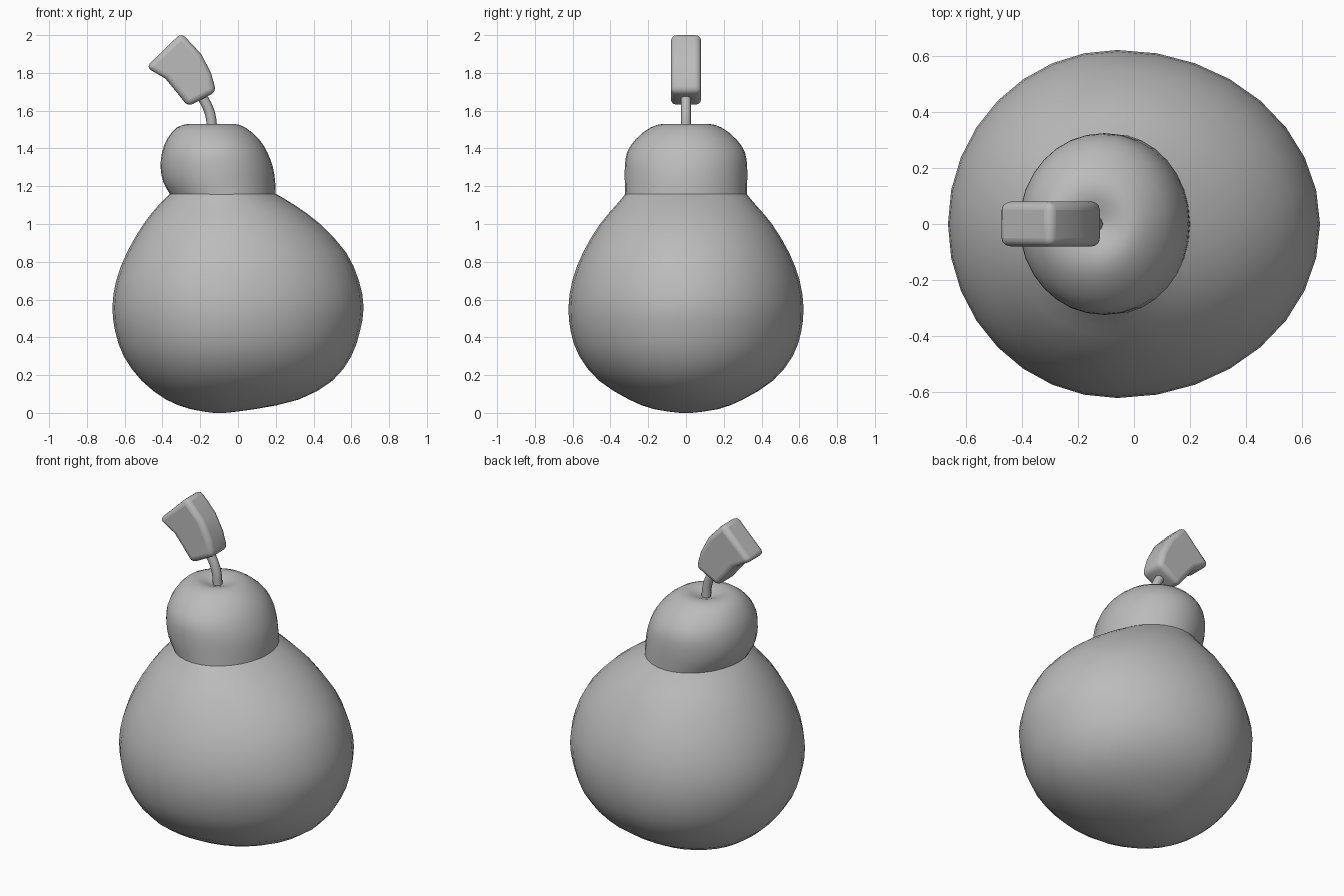
import bpy, bmesh, math
from mathutils import Vector

cube = bpy.data.objects.get("Cube")
if cube:
    bpy.data.objects.remove(cube, do_unlink=True)

grey = bpy.data.materials.new("plain_grey")
grey.use_nodes = True
grey.diffuse_color = (0.5, 0.5, 0.5, 1)
grey.node_tree.nodes["Principled BSDF"].inputs["Base Color"].default_value = grey.diffuse_color


def finish(name, bm, angle=80):
    """Turn a bmesh into a smooth shaded grey object."""
    bmesh.ops.recalc_face_normals(bm, faces=bm.faces)
    mesh = bpy.data.meshes.new(name)
    bm.to_mesh(mesh)
    bm.free()
    mesh.materials.append(grey)
    obj = bpy.data.objects.new(name, mesh)
    bpy.context.collection.objects.link(obj)
    bpy.ops.object.select_all(action='DESELECT')
    obj.select_set(True)
    bpy.context.view_layer.objects.active = obj
    bpy.ops.object.shade_smooth_by_angle(angle=math.radians(angle))
    return obj


def smooth_rows(rows, steps=2):
    """Insert rounded in-between rows along a profile."""
    rows = [Vector(r) for r in rows]
    result = []
    for i in range(len(rows) - 1):
        a, b, c, d = (rows[max(0, min(len(rows) - 1, i + k))] for k in (-1, 0, 1, 2))
        for s in range(steps):
            t = s / steps
            result.append(b + (c - a) * t / 2 + (a * 2 - b * 5 + c * 4 - d) * t * t / 2
                          + (b * 3 - a - c * 3 + d) * t ** 3 / 2)
    return result + [rows[-1]]


def loft(name, rows, close_bottom, close_top, sides=32):
    """Rows are (z, left x, right x, half depth) of egg-shaped rings."""
    bm = bmesh.new()
    rings = []
    for z, low, high, depth in smooth_rows(rows):
        middle = min(-0.06, (low + high) / 2)
        ring = []
        for i in range(sides):
            a = math.tau * i / sides
            reach = high - middle if math.cos(a) > 0 else middle - low
            ring.append(bm.verts.new((middle + reach * math.cos(a), depth * math.sin(a), z)))
        rings.append(ring)
    for r, s in zip(rings, rings[1:]):
        for i in range(sides):
            j = (i + 1) % sides
            bm.faces.new((r[i], r[j], s[j], s[i]))
    if close_bottom:
        bm.faces.new(rings[0])
    if close_top:
        bm.faces.new(rings[-1])
    return finish(name, bm)


# Lopsided round body
loft("body", [
    (0, -0.13, -0.07, 0.03), (0.02, -0.25, 0.09, 0.17), (0.07, -0.38, 0.32, 0.3),
    (0.17, -0.51, 0.5, 0.46), (0.3, -0.605, 0.6, 0.565), (0.43, -0.65, 0.645, 0.61),
    (0.56, -0.665, 0.665, 0.622), (0.7, -0.645, 0.64, 0.602), (0.85, -0.588, 0.572, 0.545),
    (1, -0.5, 0.435, 0.455), (1.1, -0.42, 0.3, 0.37), (1.16, -0.36, 0.2, 0.32),
], True, False)

# Cap with a shallow dimple on top
loft("cap", [
    (1.15, -0.355, 0.2, 0.322), (1.22, -0.395, 0.197, 0.324), (1.3, -0.41, 0.185, 0.324),
    (1.38, -0.402, 0.155, 0.312), (1.45, -0.375, 0.11, 0.265), (1.51, -0.325, 0.04, 0.19),
    (1.53, -0.26, -0.02, 0.12), (1.515, -0.2, -0.08, 0.06), (1.5, -0.16, -0.12, 0.02),
], False, True)

# Bent stem
curve = bpy.data.curves.new("stem", 'CURVE')
curve.dimensions = '3D'
curve.bevel_depth = 0.027
curve.bevel_resolution = 2
curve.use_fill_caps = True
curve.materials.append(grey)
spline = curve.splines.new('BEZIER')
path = [(-0.135, 1.48), (-0.15, 1.59), (-0.21, 1.71)]
spline.bezier_points.add(len(path) - 1)
for point, (x, z) in zip(spline.bezier_points, path):
    point.co = (x, 0, z)
    point.handle_left_type = point.handle_right_type = 'AUTO'
bpy.context.collection.objects.link(bpy.data.objects.new("stem", curve))

# Bent soft-edged block at the end of the stem
bm = bmesh.new()
sections = []
for (xa, za), (xb, zb) in [((-0.265, 1.622), (-0.115, 1.7)), ((-0.335, 1.71), (-0.143, 1.8)),
                           ((-0.385, 1.77), (-0.195, 1.9)), ((-0.487, 1.83), (-0.3, 2.012))]:
    sections.append([bm.verts.new(p) for p in (
        (xa, -0.08, za), (xb, -0.08, zb), (xb, 0.08, zb), (xa, 0.08, za))])
for r, s in zip(sections, sections[1:]):
    for i in range(4):
        j = (i + 1) % 4
        bm.faces.new((r[i], r[j], s[j], s[i]))
bm.faces.new(sections[0])
bm.faces.new(sections[-1])
block = finish("stem_tip", bm)
bevel = block.modifiers.new("soft_edges", 'BEVEL')
bevel.width = 0.03
bevel.segments = 4
bevel.limit_method = 'ANGLE'
bevel.angle_limit = math.radians(40)
for face in block.data.polygons:
    face.use_smooth = True
